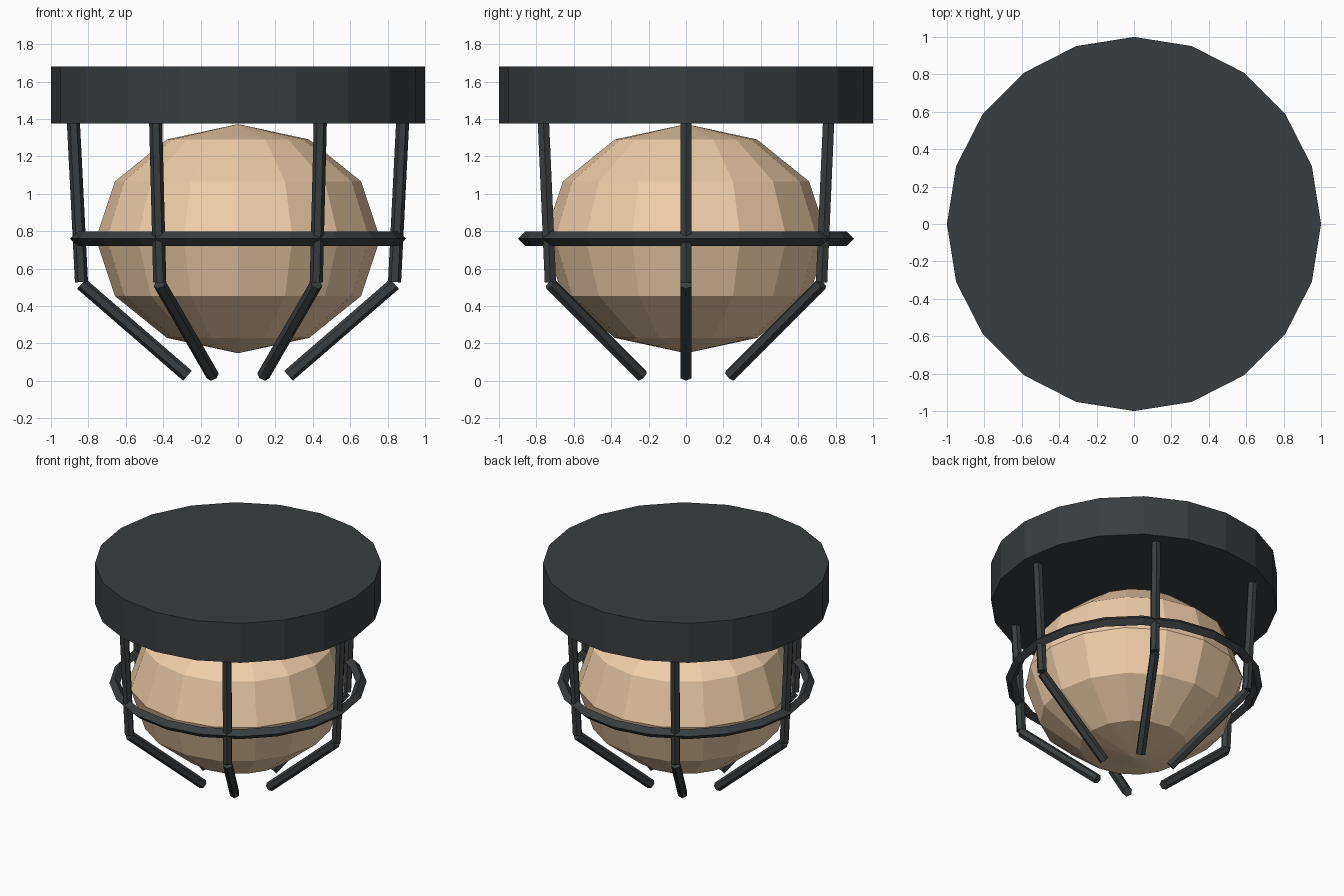
import bpy
from math import cos, sin, pi
from mathutils import Vector

if "Cube" in bpy.data.objects:
    bpy.data.objects.remove(bpy.data.objects["Cube"])


def material(name, color):
    m = bpy.data.materials.new(name)
    m.diffuse_color = color
    m.use_nodes = True
    m.node_tree.nodes["Principled BSDF"].inputs["Base Color"].default_value = m.diffuse_color
    return m


DARK = material("dark_metal", (0.042, 0.047, 0.05, 1))
WARM = material("warm_glass", (0.87, 0.62, 0.40, 1))


def finish(name, mat):
    ob = bpy.context.object
    ob.name = name
    ob.data.materials.append(mat)
    return ob


def bar(name, a, b, radius=0.035):
    """Six-sided rod from a to b."""
    d = b - a
    bpy.ops.mesh.primitive_cylinder_add(vertices=6, radius=radius, depth=d.length,
                                        location=(a + b) / 2)
    ob = finish(name, DARK)
    ob.rotation_euler = d.to_track_quat('Z', 'Y').to_euler()
    return ob


# Ceiling mount
bpy.ops.mesh.primitive_cylinder_add(vertices=20, radius=1, depth=0.305,
                                    location=(0, 0, 1.5275))
finish("mounting_plate", DARK)

# Squashed globe
bpy.ops.mesh.primitive_uv_sphere_add(segments=16, ring_count=6, radius=0.76,
                                     location=(0, 0, 0.76))
finish("lamp_globe", WARM).scale = (1, 1, 0.806)

# Cage ring with diamond section
bpy.ops.mesh.primitive_torus_add(major_segments=20, minor_segments=4,
                                 major_radius=0.86, minor_radius=0.038,
                                 location=(0, 0, 0.76))
finish("cage_ring", DARK)

# Six bent cage bars
for i in range(6):
    t = i * pi / 3

    def point(r, z):
        return Vector((r * cos(t), r * sin(t), z))

    bar(f"cage_upper_bar_{i + 1}", point(0.88, 1.38), point(0.837, 0.528))
    bar(f"cage_lower_bar_{i + 1}", point(0.837, 0.518), point(0.27, 0.027))
